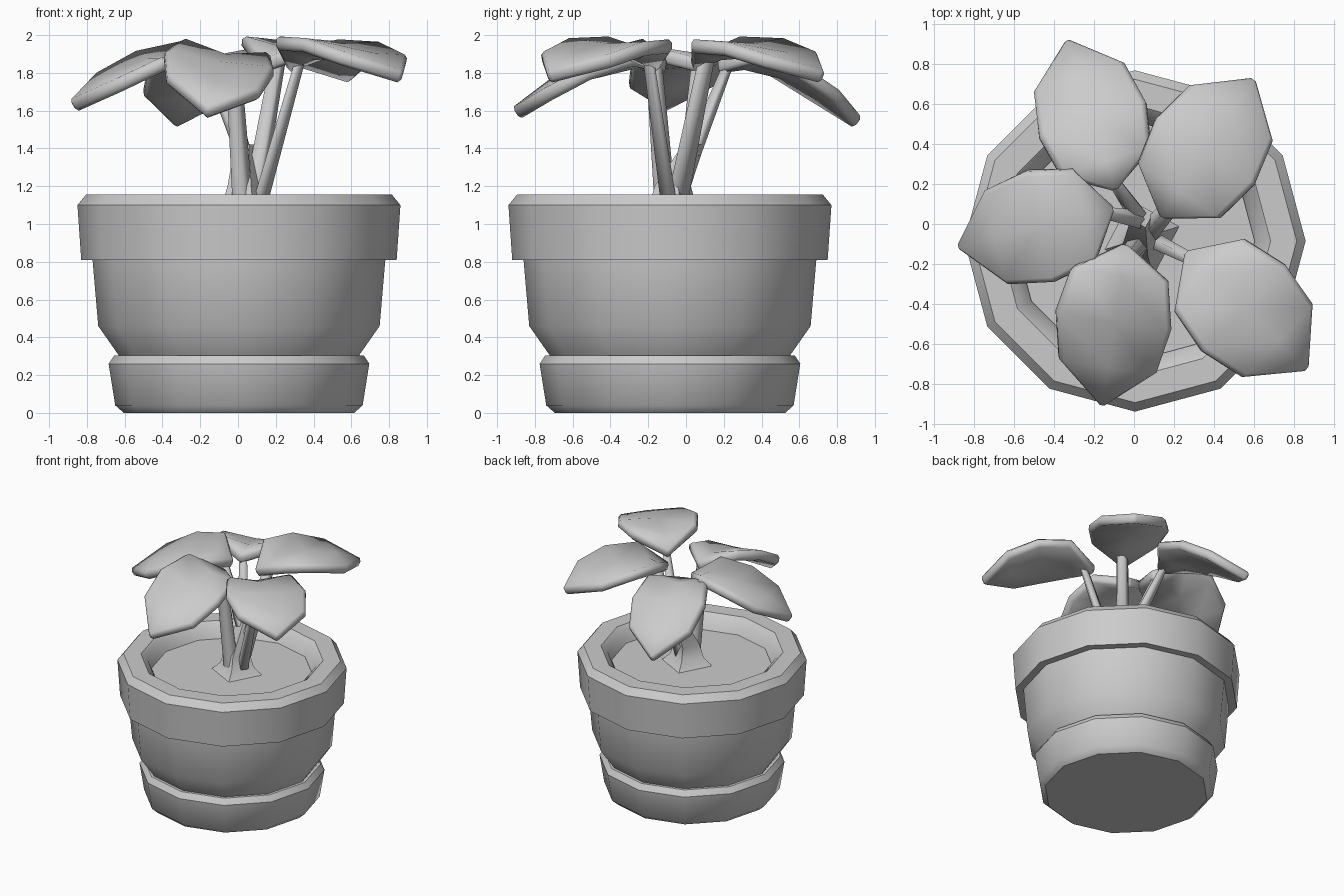
import bpy, bmesh, math
from mathutils import Vector

if "Cube" in bpy.data.objects:
    bpy.data.objects.remove(bpy.data.objects["Cube"])

grey = bpy.data.materials.new("plain_grey")
grey.use_nodes = True
grey.diffuse_color = (0.6, 0.6, 0.6, 1)
grey.node_tree.nodes["Principled BSDF"].inputs["Base Color"].default_value = grey.diffuse_color

POT_CENTRE = Vector((0.005, -0.085, 0))


def finish(name, bm, angle):
    """Turn a bmesh into a shaded, coloured object."""
    bmesh.ops.recalc_face_normals(bm, faces=bm.faces)
    mesh = bpy.data.meshes.new(name)
    bm.to_mesh(mesh)
    bm.free()
    mesh.materials.append(grey)
    obj = bpy.data.objects.new(name, mesh)
    bpy.context.collection.objects.link(obj)
    bpy.ops.object.select_all(action="DESELECT")
    obj.select_set(True)
    bpy.context.view_layer.objects.active = obj
    bpy.ops.object.shade_smooth_by_angle(angle=math.radians(angle))
    return obj


def loft(name, sections, sides, angle=40, turn=0.0):
    """Join level rings given as (centre, radius), and cap both ends."""
    bm = bmesh.new()
    rings = []
    for centre, radius in sections:
        ring = []
        for i in range(sides):
            a = math.tau * i / sides + turn
            ring.append(bm.verts.new(Vector(centre) + radius * Vector((math.cos(a), math.sin(a), 0))))
        rings.append(ring)
    for low, high in zip(rings, rings[1:]):
        for i in range(sides):
            j = (i + 1) % sides
            bm.faces.new((low[i], low[j], high[j], high[i]))
    bm.faces.new(rings[0])
    bm.faces.new(rings[-1])
    return finish(name, bm, angle)


def turned(name, profile):
    return loft(name, [(POT_CENTRE + Vector((0, 0, z)), r) for r, z in profile], 12)


# Saucer, pot with its overhanging rim, and soil
turned("saucer", [(0.61, 0), (0.655, 0.04), (0.69, 0.26), (0.66, 0.305), (0.63, 0.305), (0.6, 0.2)])
turned("pot", [(0.58, 0.21), (0.64, 0.31), (0.745, 0.46), (0.775, 0.81), (0.835, 0.81),
               (0.855, 1.1), (0.81, 1.155), (0.68, 1.155), (0.63, 1.11), (0.59, 1.0)])
turned("soil", [(0.6, 0.99), (0.6, 1.04)])

# Trunk with a flared square foot, then a leaning fork
loft("trunk", [((0.04, -0.07, 1.035), 0.2), ((0.04, -0.07, 1.1), 0.13), ((0.04, -0.07, 1.2), 0.1),
               ((0.04, 0.04, 1.42), 0.06)], 4, 50, 0.3)


def stem(name, start, end, thick, thin):
    loft(name, [(start, thick), (end, thin)], 5, 80)


stem("front_stem", (0.02, -0.11, 1.1), (-0.03, -0.17, 1.86), 0.06, 0.045)
stem("right_front_stem", (0.11, -0.09, 1.1), (0.33, -0.2, 1.88), 0.045, 0.03)
stem("right_back_stem", (0.07, -0.05, 1.1), (0.21, 0.11, 1.88), 0.06, 0.045)
stem("left_back_stem", (0.03, 0.03, 1.36), (-0.11, 0.23, 1.86), 0.05, 0.03)
stem("left_stem", (0.03, 0.02, 1.36), (-0.18, 0.06, 1.88), 0.05, 0.03)

# Leaf stations: along, half width, midrib height, rise of the edge
STATIONS = [(0.2, 0.28, 1.9, 0.05), (0.48, 0.34, 1.86, 0.02), (0.75, 0.29, 1.755, 0)]


def leaf(name, base, tip, lift, tilt):
    """Arched, folded leaf blade from its stalk end to its tip."""
    base, tip = Vector(base), Vector(tip)
    axis = tip - base
    across = Vector((-axis.y, axis.x))
    bm = bmesh.new()

    def point(u, v, z):
        p = base + axis * u + across * v
        return bm.verts.new((p.x, p.y, z + lift * u + tilt * v))

    start, end = point(0, 0, 1.87), point(1, 0, 1.61)
    rows = [[point(u, s * w, z + (rise if s else 0)) for s in (-1, 0, 1)] for u, w, z, rise in STATIONS]
    for k in (0, 1):
        bm.faces.new((start, rows[0][k], rows[0][k + 1]))
        for a, b in zip(rows, rows[1:]):
            bm.faces.new((a[k], b[k], b[k + 1], a[k + 1]))
        bm.faces.new((rows[-1][k], end, rows[-1][k + 1]))
    bmesh.ops.recalc_face_normals(bm, faces=bm.faces)
    if sum(f.normal.z for f in bm.faces) < 0:
        bmesh.ops.reverse_faces(bm, faces=bm.faces)
    obj = finish(name, bm, 45)
    solid = obj.modifiers.new("thickness", "SOLIDIFY")
    solid.thickness = 0.075
    solid.offset = -1
    bevel = obj.modifiers.new("soft_edge", "BEVEL")
    bevel.width = 0.02
    bevel.segments = 1
    bevel.limit_method = "ANGLE"
    bevel.angle_limit = math.radians(50)


leaf("front_leaf", (-0.04, -0.09), (-0.16, -0.93), 0, -0.14)
leaf("right_front_leaf", (0.25, -0.13), (0.88, -0.74), 0.2, -0.03)
leaf("right_back_leaf", (0.13, 0.02), (0.61, 0.74), 0.2, 0.03)
leaf("left_back_leaf", (-0.09, 0.16), (-0.34, 0.94), -0.05, 0.03)
leaf("left_leaf", (-0.09, 0.08), (-0.9, -0.12), 0.04, -0.06)
